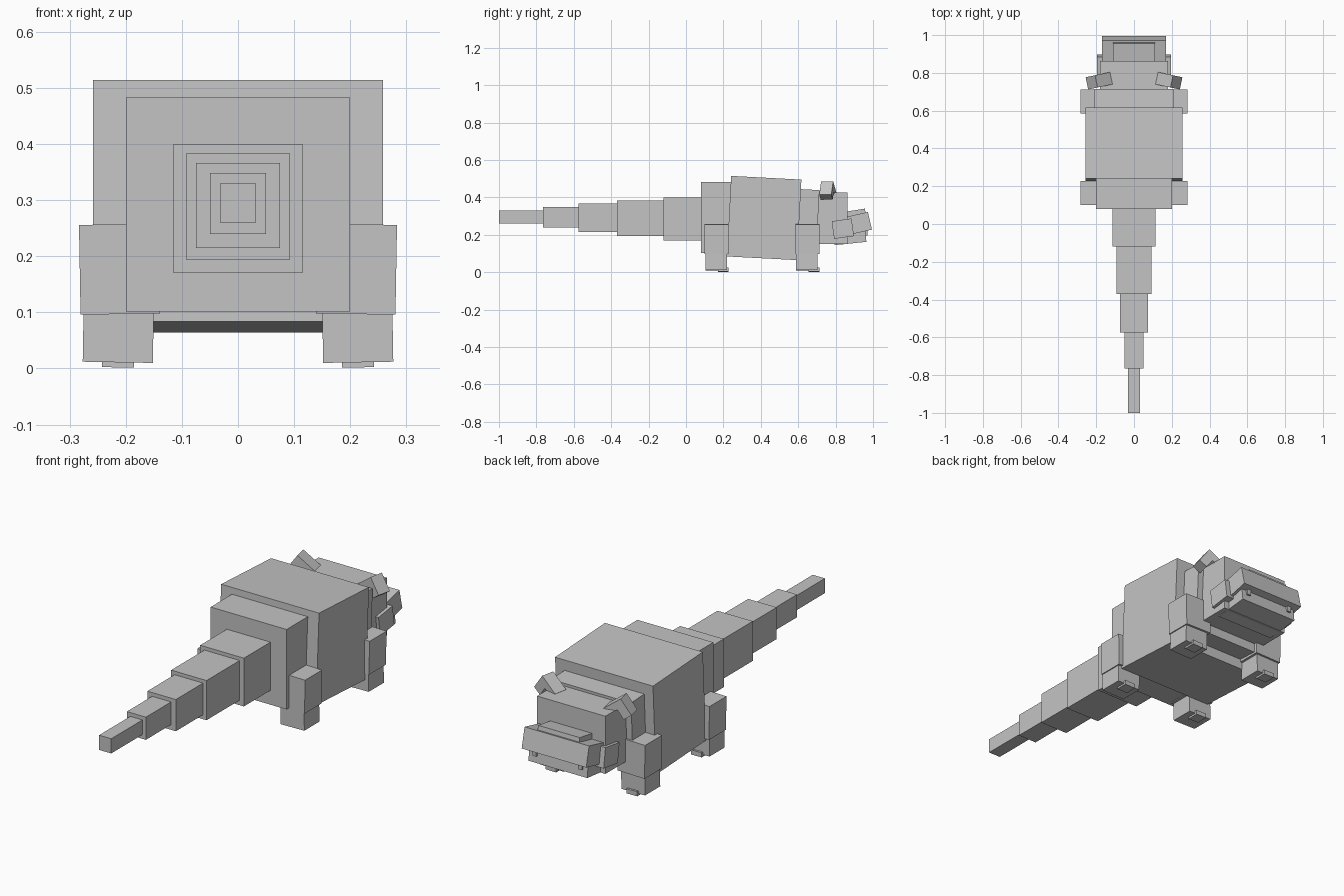
import bpy
import bmesh
from math import radians
from mathutils import Matrix, Vector

cube = bpy.data.objects.get("Cube")
if cube:
    bpy.data.objects.remove(cube, do_unlink=True)

grey = bpy.data.materials.new("plain grey")
grey.use_nodes = True
grey.diffuse_color = (0.55, 0.55, 0.55, 1)
grey.node_tree.nodes["Principled BSDF"].inputs["Base Color"].default_value = (0.55, 0.55, 0.55, 1)


def add_object(name, bm):
    bmesh.ops.recalc_face_normals(bm, faces=bm.faces)
    mesh = bpy.data.meshes.new(name)
    bm.to_mesh(mesh)
    bm.free()
    mesh.materials.append(grey)
    obj = bpy.data.objects.new(name, mesh)
    bpy.context.collection.objects.link(obj)
    return obj


def box(name, x, y, z, pitch=0, roll=0):
    """Box from (min, max) ranges, turned about its own centre."""
    ranges = (x, y, z)
    centre = Vector([(a + b) / 2 for a, b in ranges])
    size = [b - a for a, b in ranges]
    bm = bmesh.new()
    bmesh.ops.create_cube(bm, size=1)
    turn = Matrix.Rotation(radians(pitch), 4, "X") @ Matrix.Rotation(radians(roll), 4, "Y")
    bm.transform(Matrix.Translation(centre) @ turn @ Matrix.Diagonal((*size, 1)))
    return add_object(name, bm)


def middle_box(name, half, y, z, pitch=0):
    return box(name, (-half, half), y, z, pitch)


def side_box(name, side, x, y, z, pitch=0, roll=0):
    return box(name, sorted((side * x[0], side * x[1])), y, z, pitch, side * roll)


def ear(name, side):
    """Bent ear: an L profile with its ridge uppermost."""
    along, down = Vector((0.81, 0, 0.59)), Vector((0.59, 0, -0.81))
    ridge = Vector((0.2, 0, 0.485))
    profile = [(0, 0), (-0.1, 0), (-0.1, 0.035), (-0.045, 0.035), (-0.045, 0.086), (0, 0.086)]
    bm = bmesh.new()
    verts = [bm.verts.new(ridge + along * u + down * v - Vector((0, 0.033, 0))) for u, v in profile]
    face = bm.faces.new(verts)
    result = bmesh.ops.extrude_face_region(bm, geom=[face])
    new_verts = [g for g in result["geom"] if isinstance(g, bmesh.types.BMVert)]
    bmesh.ops.translate(bm, verts=new_verts, vec=(0, 0.066, 0))
    pivot = Matrix.Translation((0.19, 0, 0))
    bm.transform(pivot @ Matrix.Rotation(radians(-12), 4, "Z") @ pivot.inverted())
    bm.transform(Matrix.Translation((0, 0.757, 0)))
    bm.transform(Matrix.Diagonal((side, 1, 1, 1)))
    return add_object(name, bm)


# Tail, tip to root
tail = [
    (0.032, -1.0, -0.765, 0.26, 0.33),
    (0.05, -0.765, -0.575, 0.24, 0.348),
    (0.075, -0.575, -0.37, 0.215, 0.366),
    (0.093, -0.37, -0.12, 0.194, 0.383),
    (0.115, -0.12, 0.085, 0.17, 0.40),
]
for i, (half, y0, y1, z0, z1) in enumerate(tail):
    middle_box(f"tail_segment_{i + 1}", half, (y0, y1), (z0, z1))

# Trunk
middle_box("hips", 0.2, (0.08, 0.26), (0.102, 0.483))
middle_box("body", 0.258, (0.23, 0.606), (0.074, 0.505), -3)
middle_box("neck", 0.21, (0.58, 0.705), (0.11, 0.442), -3)

# Head
middle_box("head", 0.18, (0.69, 0.864), (0.15, 0.425))
middle_box("cheeks", 0.195, (0.785, 0.892), (0.185, 0.28), 8)
middle_box("upper_jaw", 0.17, (0.84, 0.985), (0.21, 0.307), 13)
middle_box("nose", 0.11, (0.86, 0.962), (0.27, 0.332), 9)
middle_box("lower_jaw", 0.155, (0.79, 0.962), (0.153, 0.21), 6)

# Legs, toes, ears and teeth, mirrored
for side, label in ((1, "left"), (-1, "right")):
    for place, y in (("tail_end", 0.0), ("head_end", 0.485)):
        side_box(f"{label}_{place}_upper_leg", side, (0.14, 0.282),
                 (0.1 + y, 0.228 + y), (0.097, 0.257), roll=1)
        side_box(f"{label}_{place}_lower_leg", side, (0.151, 0.276),
                 (0.104 + y, 0.218 + y), (0.011, 0.1), roll=-1)
        side_box(f"{label}_{place}_toe", side, (0.185, 0.242),
                 (0.17 + y, 0.228 + y), (0.002, 0.024), roll=-1)
    ear(f"{label}_ear", side)
    side_box(f"{label}_tooth", side, (0.11, 0.13), (0.95, 0.97), (0.195, 0.24))
